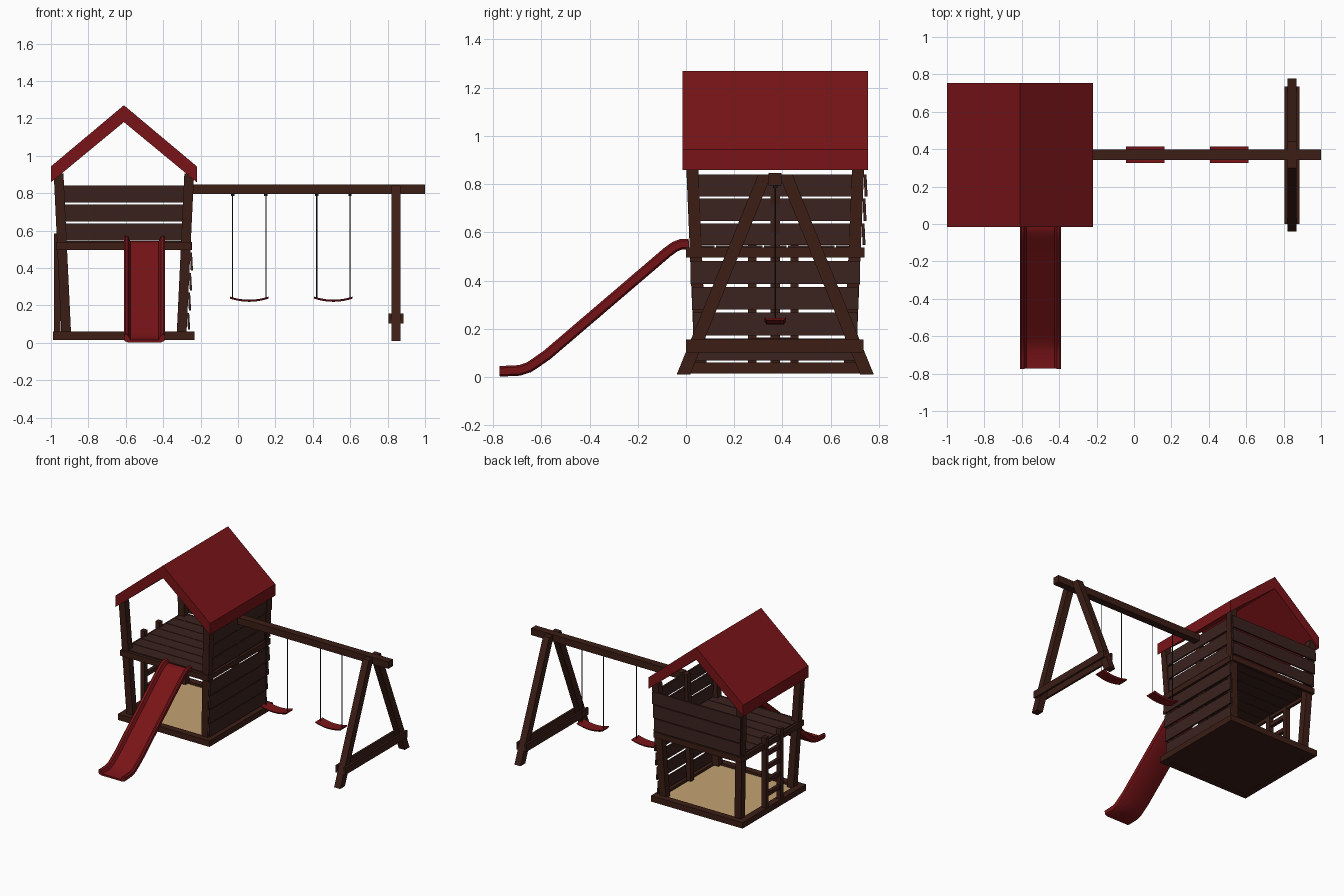
import bpy, bmesh, math
from mathutils import Vector

if "Cube" in bpy.data.objects:
    bpy.data.objects.remove(bpy.data.objects["Cube"])


def material(name, r, g, b):
    m = bpy.data.materials.new(name)
    m.diffuse_color = (r, g, b, 1)
    m.use_nodes = True
    m.node_tree.nodes["Principled BSDF"].inputs["Base Color"].default_value = m.diffuse_color
    return m


WOOD = material("dark_wood", 0.045, 0.013, 0.008)
PANEL = material("panel_wood", 0.042, 0.016, 0.013)
RED = material("red", 0.19, 0.007, 0.009)
SAND = material("sand", 0.55, 0.37, 0.17)
ROPE = material("rope", 0.02, 0.02, 0.02)
CX, CY = -0.61, 0.37      # tower centre


def loft(name, rings, mat, smooth=False):
    """Join closed rings of points into a capped solid."""
    bm = bmesh.new()
    vs = [[bm.verts.new(p) for p in ring] for ring in rings]
    n = len(rings[0])
    for a, b in zip(vs, vs[1:]):
        for i in range(n):
            j = (i + 1) % n
            bm.faces.new((a[i], a[j], b[j], b[i]))
    bm.faces.new(vs[0][::-1])
    bm.faces.new(vs[-1])
    bmesh.ops.recalc_face_normals(bm, faces=bm.faces)
    me = bpy.data.meshes.new(name)
    bm.to_mesh(me)
    bm.free()
    me.materials.append(mat)
    ob = bpy.data.objects.new(name, me)
    bpy.context.collection.objects.link(ob)
    if smooth:
        bpy.context.view_layer.objects.active = ob
        ob.select_set(True)
        bpy.ops.object.shade_smooth_by_angle(angle=math.radians(35))
        ob.select_set(False)
    return ob


def lean(name, a, b, sx, sy, mat=WOOD):
    """Timber with level ends, leaning from centre a to centre b."""
    rings = [[(p[0] + i * sx / 2, p[1] + j * sy / 2, p[2])
              for i, j in ((-1, -1), (1, -1), (1, 1), (-1, 1))] for p in (a, b)]
    return loft(name, rings, mat)


def box(name, x, y, z, mat=WOOD):
    c = (sum(x) / 2, sum(y) / 2)
    return lean(name, (*c, z[0]), (*c, z[1]), x[1] - x[0], y[1] - y[0], mat)


def half(z):
    """Outer half width (x, y) of the flared tower at height z."""
    t = (z - 0.06) / 0.84
    return 0.335 + 0.04 * t, 0.335 + 0.035 * t


# sandpit base
bx, by, zb = 0.378, 0.375, (0.016, 0.06)
for s in (-1, 1):
    e = sorted((CY + s * by, CY + s * (by - 0.05)))
    box("base_rail_x", (CX - bx, CX + bx), e, zb)
    e = sorted((CX + s * bx, CX + s * (bx - 0.05)))
    box("base_rail_y", e, (CY - by + 0.05, CY + by - 0.05), zb)
box("base_floor", (CX - 0.33, CX + 0.33), (CY - 0.33, CY + 0.33), (0.017, 0.025))
box("sand", (CX - 0.33, CX + 0.33), (CY - 0.33, CY + 0.33), (0.026, 0.042), SAND)

# corner posts
for sx in (-1, 1):
    for sy in (-1, 1):
        ends = []
        for z in (0.05, 0.905):
            hx, hy = half(z)
            ends.append((CX + sx * (hx - 0.026), CY + sy * (hy - 0.025), z))
        lean("corner_post", *ends, 0.052, 0.05)

# platform rim and deck boards
for s in (-1, 1):
    box("platform_rim_x", (CX - 0.362, CX + 0.362),
        sorted((CY + s * 0.37, CY + s * 0.348)), (0.497, 0.538))
    box("platform_rim_y", sorted((CX + s * 0.364, CX + s * 0.345)),
        (CY - 0.348, CY + 0.348), (0.497, 0.538))
for i in range(7):
    y = CY - 0.348 + i * 0.0995
    box("deck_board", (CX - 0.345, CX + 0.345), (y + 0.002, y + 0.097), (0.52, 0.545), PANEL)

# back and right wall boards, each tilted like cladding
UPPER = [(0.548, 0.638), (0.648, 0.74), (0.75, 0.84)]
LOWER = [(0.07, 0.16), (0.172, 0.268), (0.28, 0.374), (0.386, 0.482)]
for z0, z1 in UPPER:
    hx, hy = half((z0 + z1) / 2)
    lean("back_wall_board", (CX, CY + half(z0)[1] + 0.013, z0),
         (CX, CY + half(z1)[1] + 0.005, z1), 2 * hx - 0.01, 0.012, PANEL)
    lean("right_upper_board", (CX + half(z0)[0] - 0.010, CY, z0),
         (CX + half(z1)[0] - 0.016, CY, z1), 0.012, 2 * hy - 0.07, PANEL)
for z0, z1 in LOWER:
    hy = half((z0 + z1) / 2)[1]
    lean("right_lower_board", (CX + half(z0)[0] + 0.013, CY, z0),
         (CX + half(z1)[0] + 0.003, CY, z1), 0.012, 2 * hy, PANEL)
lean("right_wall_stud", (CX + 0.315, CY, 0.05), (CX + 0.345, CY, 0.84), 0.035, 0.04)

# ladder on the left side
for y in (0.275, 0.45):
    box("ladder_rail", (-0.985, -0.95), (y - 0.017, y + 0.017), (0.05, 0.585))
for z in (0.15, 0.25, 0.35, 0.45):
    box("ladder_rung", (-0.98, -0.955), (0.29, 0.435), (z - 0.015, z + 0.015))

# roof
gable = [(-0.39, 0.943), (0, 1.27), (0.39, 0.943), (0.39, 0.858), (0, 1.18), (-0.39, 0.858)]
loft("roof", [[(CX + x, y, z) for x, z in gable] for y in (-0.015, 0.754)], RED)

# slide: trough section swept along a bent path
side = [(0.09, -0.018), (0.107, -0.010), (0.11, 0.018), (0.101, 0.026),
        (0.087, 0.020), (0.076, -0.004)]
section = side + [(-x, n) for x, n in side[::-1]]
path = [(0.012, 0.548), (-0.02, 0.547), (-0.045, 0.537), (-0.075, 0.515), (-0.57, 0.092),
        (-0.615, 0.06), (-0.65, 0.037), (-0.69, 0.024), (-0.773, 0.02)]
rings = []
for i, p in enumerate(path):
    q, r = path[max(i - 1, 0)], path[min(i + 1, len(path) - 1)]
    d = Vector((r[0] - q[0], r[1] - q[1])).normalized()
    ny, nz = d.y, -d.x
    rings.append([(-0.5 + x, p[0] + n * ny, p[1] + n * nz) for x, n in section])
loft("slide", rings, RED, smooth=True)

# swing beam and A-frame
box("swing_beam", (-0.245, 1.0), (CY - 0.027, CY + 0.027), (0.795, 0.846))
for s in (-1, 1):
    lean("a_frame_leg", (0.845, CY + s * 0.381, 0.01), (0.845, CY + s * 0.043, 0.84), 0.05, 0.056)
    box("a_frame_crossbar", sorted((0.845 + s * 0.025, 0.845 + s * 0.04)),
        (0.0, 0.735), (0.103, 0.156))

# swings: sagging seat, ropes and hooks
for cx in (0.06, 0.51):
    rings = []
    for i in range(9):
        u = i / 4 - 1
        z = 0.224 + 0.017 * u * u
        rings.append([(cx + 0.103 * u, CY + y, z + h) for y, h in
                      ((-0.044, 0.006), (-0.036, -0.005), (0.036, -0.005),
                       (0.044, 0.006), (0.036, 0.005), (-0.036, 0.005))])
    loft("swing_seat", rings, RED, smooth=True)
    for s in (-1, 1):
        x = cx + s * 0.089
        for name, r, z0, z1 in (("swing_rope", 0.003, 0.235, 0.8),
                                ("rope_hook", 0.009, 0.785, 0.797)):
            loft(name, [[(x + r * math.cos(a * math.pi / 4), CY + r * math.sin(a * math.pi / 4), z)
                         for a in range(8)] for z in (z0, z1)], ROPE, smooth=True)
